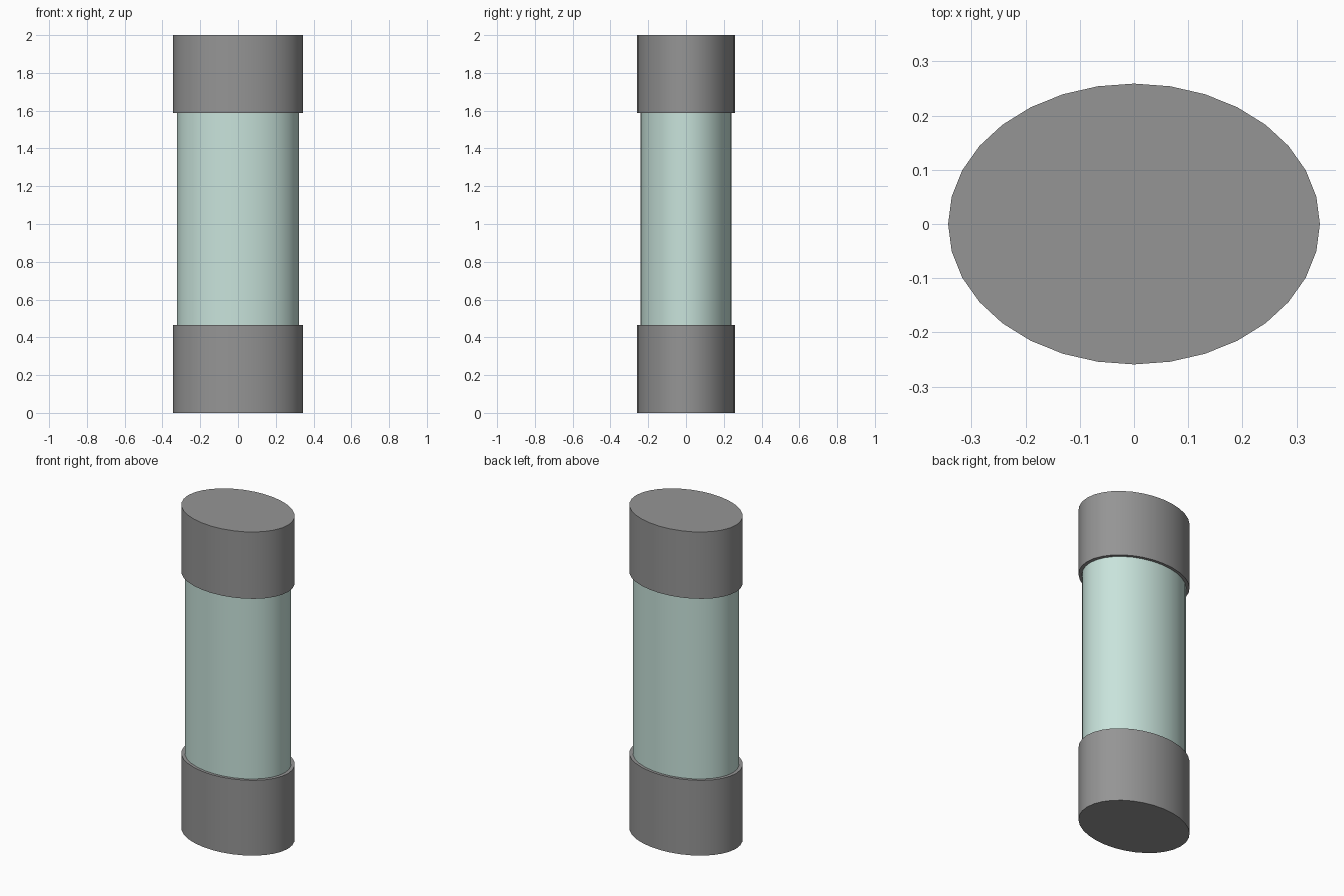
import bpy, math

if "Cube" in bpy.data.objects:
    bpy.data.objects.remove(bpy.data.objects["Cube"])

def material(name, rgb):
    m = bpy.data.materials.new(name)
    m.diffuse_color = (*rgb, 1.0)
    m.use_nodes = True
    m.node_tree.nodes["Principled BSDF"].inputs["Base Color"].default_value = m.diffuse_color
    return m

metal = material("grey_metal", (0.30, 0.30, 0.30))
glass = material("pale_green_glass", (0.58, 0.77, 0.71))

def oval_cylinder(name, rx, ry, z0, z1, mat):
    """Closed 32-sided cylinder with an oval cross-section."""
    bpy.ops.mesh.primitive_cylinder_add(vertices=32, radius=1, depth=1)
    ob = bpy.context.object
    ob.name = name
    ob.scale = (rx, ry, z1 - z0)
    ob.location = (0, 0, (z0 + z1) / 2)
    bpy.ops.object.transform_apply(location=True, rotation=False, scale=True)
    ob.data.materials.append(mat)
    bpy.ops.object.shade_smooth_by_angle(angle=math.radians(30))
    return ob

# Metal end caps
oval_cylinder("bottom_cap", 0.343, 0.259, 0.0, 0.465, metal)
oval_cylinder("top_cap", 0.343, 0.259, 1.587, 2.0, metal)

# Glass body, ends tucked inside the caps
oval_cylinder("glass_tube", 0.322, 0.242, 0.40, 1.65, glass)
